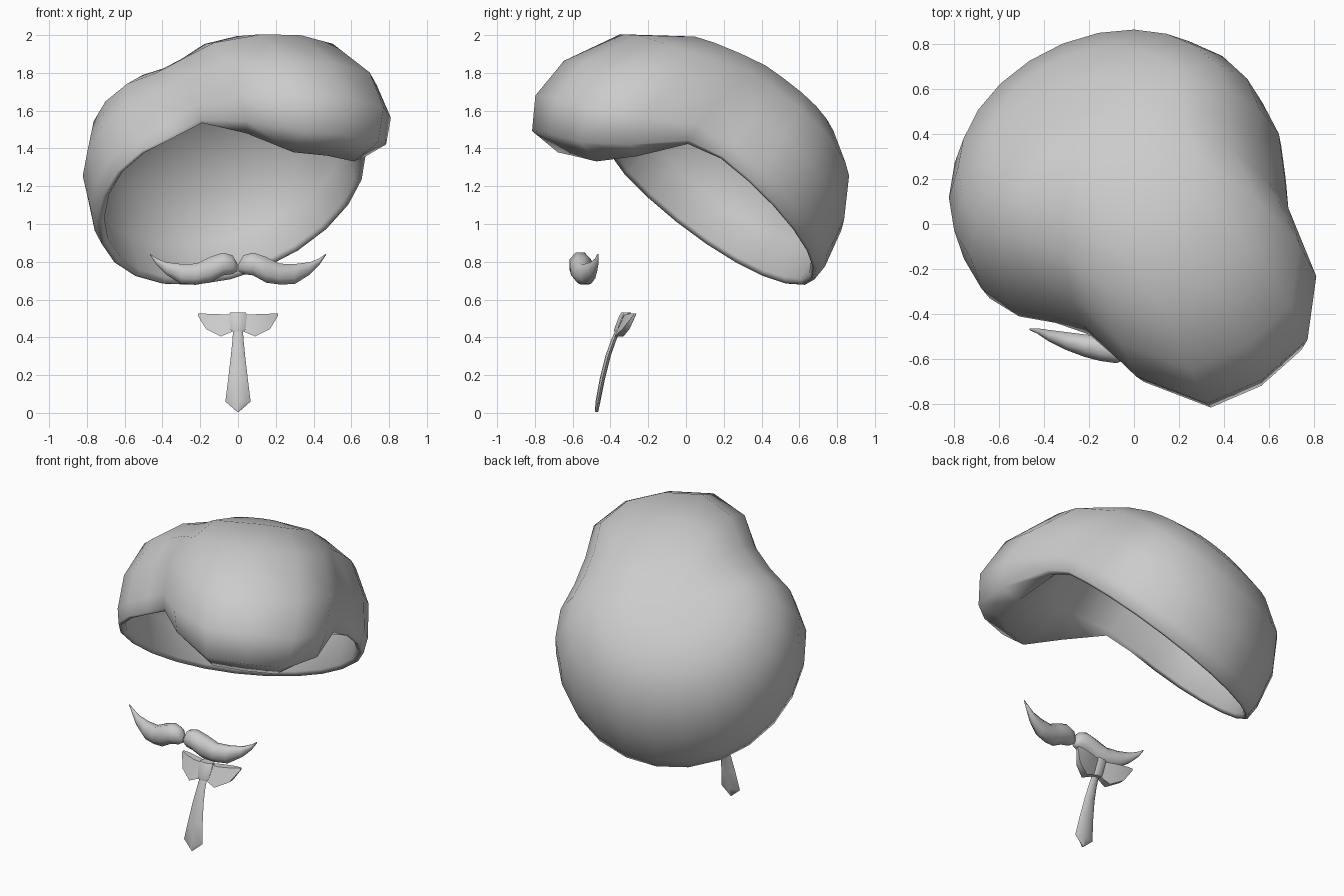
import bpy, bmesh, math
from mathutils import Vector

if "Cube" in bpy.data.objects:
    bpy.data.objects.remove(bpy.data.objects["Cube"])


def loft(name, rings, mirror=False, angle=50):
    """Skin a list of closed rings, capping both ends."""
    bm = bmesh.new()
    vs = [[bm.verts.new(p) for p in r] for r in rings]
    n = len(rings[0])
    for a, b in zip(vs, vs[1:]):
        for i in range(n):
            j = (i + 1) % n
            bm.faces.new((a[i], a[j], b[j], b[i]))
    bm.faces.new(vs[0])
    bm.faces.new(vs[-1])
    if mirror:
        dup = bmesh.ops.duplicate(bm, geom=bm.verts[:] + bm.edges[:] + bm.faces[:])
        for e in dup["geom"]:
            if isinstance(e, bmesh.types.BMVert):
                e.co.x *= -1
    bmesh.ops.recalc_face_normals(bm, faces=bm.faces[:])
    me = bpy.data.meshes.new(name)
    bm.to_mesh(me)
    bm.free()
    ob = bpy.data.objects.new(name, me)
    bpy.context.collection.objects.link(ob)
    bpy.ops.object.select_all(action='DESELECT')
    ob.select_set(True)
    bpy.context.view_layer.objects.active = ob
    bpy.ops.object.shade_smooth_by_angle(angle=math.radians(angle))
    return ob


def ring(n, a, b, phase=0.5):
    """Points of an n-sided ellipse whose flats sit at a and b."""
    k = math.cos(math.pi / n) if phase else 1
    return [(a / k * math.cos(2 * math.pi * (i + phase) / n),
             b / k * math.sin(2 * math.pi * (i + phase) / n)) for i in range(n)]


# Beret: profile swept around a tilted axis, blending into a drooping lobe
AXIS = Vector((-0.28, 0.59, 0.75)).normalized()
SIDE = Vector((0.90, 0.43, 0)).normalized()
FRONT = SIDE.cross(AXIS).normalized()
CENTRE = Vector((0, 0.09, 1.2))
DOME = [(.02, .68), (.25, .67), (.46, .625), (.64, .50), (.74, .29), (.755, .08),
        (.74, -.01), (.725, -.02), (.70, 0), (.705, .2), (.60, .44), (.3, .615), (.02, .635)]
LOBE = [(.02, .68), (.30, .655), (.60, .535), (.88, .305), (1.035, -.02), (1.04, -.27),
        (.93, -.43), (.74, -.42), (.65, -.10), (.66, .15), (.57, .42), (.3, .60), (.02, .635)]
SEG = 24


def bump(d, centre, width):
    return math.exp(-((d - centre) / width) ** 2)


rings = []
for k, ((r0, h0), (r1, h1)) in enumerate(zip(DOME, LOBE)):
    pts = []
    for i in range(SEG):
        d = -180 + 360 * i / SEG
        f = math.exp(-(abs(d) / (37 if d > 0 else 33)) ** 4)
        # creases either side of the lobe
        right = .06 if k < 5 else .01
        neck = 1 - .11 * bump(d, -56, 20) - right * bump(d, 58, 18)
        r, h = (r0 * neck) * (1 - f) + r1 * f, h0 + (h1 - h0) * f
        if k in (2, 3):
            h -= .04 * bump(d, -50, 18)
        t = math.radians(d + 10)
        u, w = r * math.cos(t), r * math.sin(t)
        if u < 0:
            u *= 1.06 - .25 * h
        w -= .035 * (1 - f)
        pts.append(CENTRE + FRONT * u + SIDE * w + AXIS * h)
    rings.append(pts)
loft("beret", rings, angle=75)

# Moustache: x, z, half height, y, half depth
MOUSTACHE = [(.003, .77, .02, -.56, .02), (.03, .785, .05, -.56, .042),
             (.08, .788, .06, -.56, .058), (.15, .757, .068, -.553, .055),
             (.22, .735, .055, -.54, .05), (.30, .735, .053, -.52, .04),
             (.38, .765, .033, -.495, .025), (.43, .80, .018, -.475, .012),
             (.465, .838, .004, -.467, .003)]
loft("moustache", [[(x, y + a, z + b) for a, b in ring(8, hy, hz)]
                   for x, z, hz, y, hy in MOUSTACHE], mirror=True, angle=60)

# Collar wings: x, top z, bottom z, y, half depth, leaning back as they rise
WING = [(.03, .52, .43, -.335, .016), (.09, .522, .405, -.325, .024),
        (.17, .525, .445, -.305, .018), (.212, .527, .515, -.295, .006)]
loft("collar_wings", [[(x, y + a + .45 * ((t + b) / 2 + c - .47), (t + b) / 2 + c)
                       for a, c in ring(4, hy, (t - b) / 2)]
                      for x, t, b, y, hy in WING], mirror=True, angle=60)

# Tie knot: z, y, half width, half depth
KNOT = [(.43, -.355, .034, .025), (.445, -.35, .04, .03),
        (.51, -.325, .048, .03), (.532, -.317, .042, .025)]
loft("tie_knot", [[(a, y + b, z) for a, b in ring(8, hx, hy)]
                  for z, y, hx, hy in KNOT], angle=50)

# Tie blade
BLADE = [(.45, -.355, .025, .013), (.38, -.385, .030, .014), (.30, -.413, .038, .014),
         (.18, -.443, .052, .014), (.06, -.466, .067, .013), (.005, -.474, .004, .009)]
loft("tie_blade", [[(a, y + b, z) for a, b in ring(8, hx, hy, 0)]
                   for z, y, hx, hy in BLADE], angle=60)
